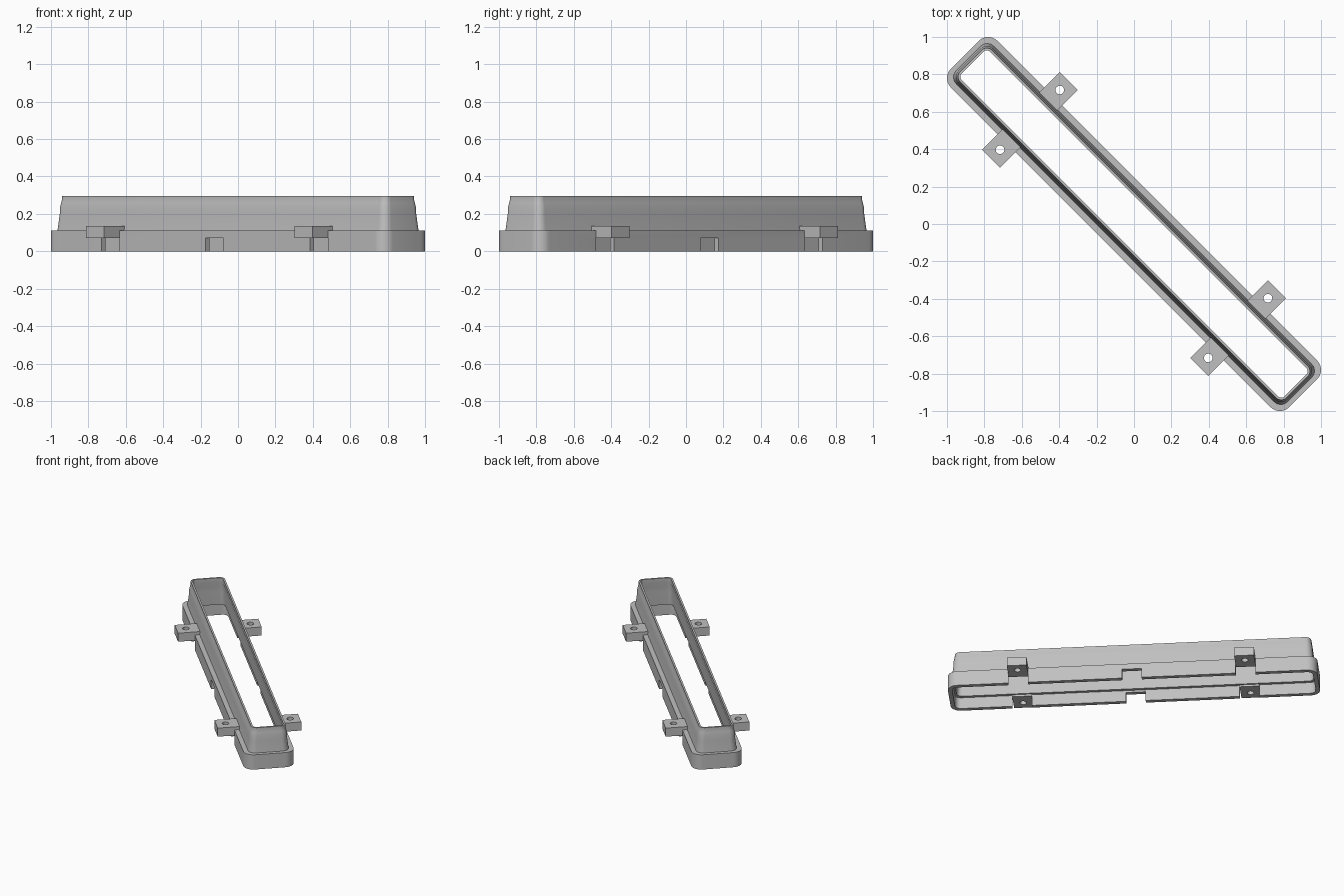
import bpy, bmesh, math
from mathutils import Vector

cube = bpy.data.objects.get("Cube")
if cube:
    bpy.data.objects.remove(cube, do_unlink=True)

grey = bpy.data.materials.new("plain_grey")
grey.use_nodes = True
COLOR = (0.53, 0.53, 0.53, 1)
grey.diffuse_color = COLOR
grey.node_tree.nodes["Principled BSDF"].inputs["Base Color"].default_value = COLOR

TURN = math.radians(-45)  # the long axis runs diagonally


def make_object(name, bm):
    bmesh.ops.recalc_face_normals(bm, faces=bm.faces)
    mesh = bpy.data.meshes.new(name)
    bm.to_mesh(mesh)
    bm.free()
    mesh.materials.append(grey)
    obj = bpy.data.objects.new(name, mesh)
    bpy.context.collection.objects.link(obj)
    return obj


def box(name, low, high):
    bm = bmesh.new()
    bmesh.ops.create_cube(bm, size=1)
    low, high = Vector(low), Vector(high)
    bmesh.ops.scale(bm, vec=high - low, verts=bm.verts)
    bmesh.ops.translate(bm, vec=(low + high) / 2, verts=bm.verts)
    return make_object(name, bm)


def activate(obj):
    bpy.ops.object.select_all(action="DESELECT")
    obj.select_set(True)
    bpy.context.view_layer.objects.active = obj


def cut(obj, cutter):
    mod = obj.modifiers.new("cut", "BOOLEAN")
    mod.operation = "DIFFERENCE"
    mod.solver = "EXACT"
    mod.object = cutter
    activate(obj)
    bpy.ops.object.modifier_apply(modifier=mod.name)
    bpy.data.objects.remove(cutter, do_unlink=True)


def rounded_ring(bm, z, length, width, radius, steps=8):
    """Loop of vertices around a rounded rectangle given by half sizes."""
    ring = []
    for q, (sx, sy) in enumerate([(1, 1), (-1, 1), (-1, -1), (1, -1)]):
        for i in range(steps + 1):
            a = (q + i / steps) * math.pi / 2
            ring.append(bm.verts.new((sx * (length - radius) + radius * math.cos(a),
                                      sy * (width - radius) + radius * math.sin(a), z)))
    return ring


# Frame: skirt, ledge and flared collar as one closed cross-section
SECTION = [  # z, half length, half width, corner radius
    (0, 1.279, 0.176, 0.07),
    (0.112, 1.279, 0.176, 0.07),
    (0.112, 1.252, 0.142, 0.05),
    (0.2, 1.243, 0.131, 0.045),
    (0.235, 1.242, 0.13, 0.045),
    (0.26, 1.237, 0.124, 0.042),
    (0.28, 1.234, 0.12, 0.04),
    (0.295, 1.234, 0.12, 0.04),
    (0.295, 1.221, 0.107, 0.025),
    (0.265, 1.221, 0.107, 0.025),
    (0.225, 1.228, 0.115, 0.03),
    (0.19, 1.229, 0.116, 0.03),
    (0.085, 1.236, 0.124, 0.035),
    (0.085, 1.249, 0.146, 0.04),
    (0, 1.249, 0.146, 0.04),
]
bm = bmesh.new()
rings = [rounded_ring(bm, *row) for row in SECTION]
for a, b in zip(rings, rings[1:] + rings[:1]):
    for i in range(len(a)):
        j = (i + 1) % len(a)
        bm.faces.new((a[i], a[j], b[j], b[i]))
frame = make_object("frame", bm)

# Notches through both long skirt walls
TAB_U, HALF = 0.787, 0.068
for u in (-TAB_U, 0, TAB_U):
    cut(frame, box("notch_cutter", (u - HALF, -0.3, -0.1), (u + HALF, 0.3, 0.07)))
activate(frame)
bpy.ops.object.shade_smooth_by_angle(angle=math.radians(30))
frame.rotation_euler.z = TURN

# Mounting tabs with screw holes
for end, su in (("front", 1), ("back", -1)):
    for side, sv in (("left", 1), ("right", -1)):
        u = su * TAB_U
        lo, hi = sorted((sv * 0.136, sv * 0.293))
        tab = box(f"{end}_{side}_tab", (u - HALF, lo, 0.07), (u + HALF, hi, 0.135))
        bm = bmesh.new()
        bmesh.ops.create_cone(bm, cap_ends=True, segments=24,
                              radius1=0.023, radius2=0.023, depth=0.4)
        bmesh.ops.translate(bm, vec=(u, sv * 0.226, 0.1), verts=bm.verts)
        cut(tab, make_object("hole_cutter", bm))
        activate(tab)
        bpy.ops.object.shade_smooth_by_angle(angle=math.radians(30))
        tab.rotation_euler.z = TURN
